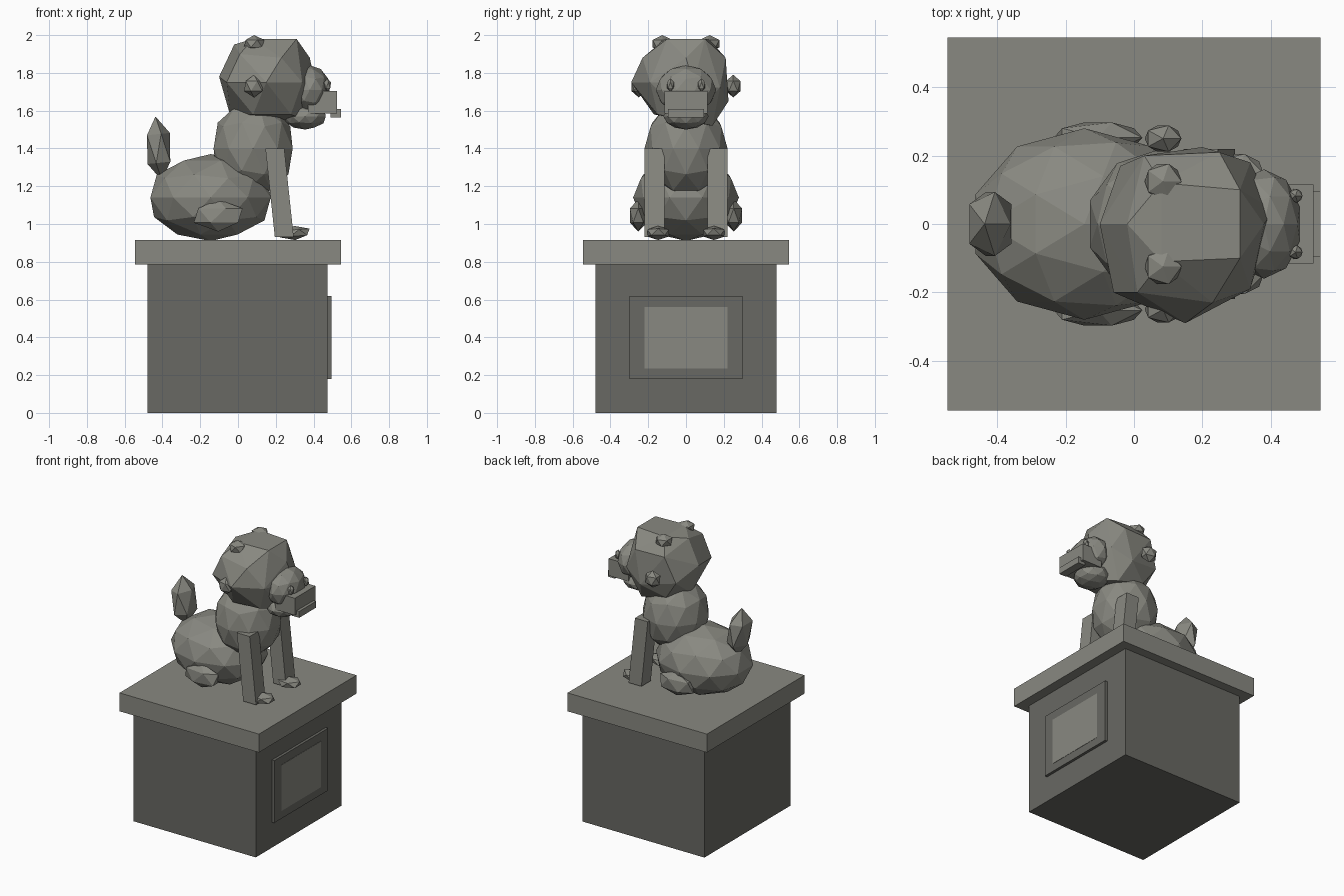
import bpy, bmesh
from mathutils import Vector, Matrix

cube = bpy.data.objects.get("Cube")
if cube:
    bpy.data.objects.remove(cube, do_unlink=True)


def make_material(name, colour):
    mat = bpy.data.materials.new(name)
    mat.use_nodes = True
    mat.diffuse_color = (*colour, 1)
    mat.node_tree.nodes["Principled BSDF"].inputs["Base Color"].default_value = (*colour, 1)
    return mat


light_stone = make_material("light stone", (0.25, 0.25, 0.22))
dark_stone = make_material("dark stone", (0.14, 0.14, 0.125))


def finish(name, bm, mat):
    bmesh.ops.recalc_face_normals(bm, faces=bm.faces)
    mesh = bpy.data.meshes.new(name)
    bm.to_mesh(mesh)
    bm.free()
    mesh.materials.append(mat)
    obj = bpy.data.objects.new(name, mesh)
    bpy.context.collection.objects.link(obj)
    return obj


def box(name, low, high, mat, shear=0):
    """Box between two corners; shear slides the bottom face along x."""
    low, high = Vector(low), Vector(high)
    bm = bmesh.new()
    bmesh.ops.create_cube(bm, size=1)
    for v in bm.verts:
        bottom = v.co.z < 0
        v.co = (low + high) / 2 + v.co * (high - low)
        v.co.x += shear * bottom
    return finish(name, bm, mat)


def rock(name, low, high, detail=2, tilt=0, mat=light_stone):
    """Faceted ball filling the space between two corners."""
    low, high = Vector(low), Vector(high)
    bm = bmesh.new()
    bmesh.ops.create_icosphere(bm, subdivisions=detail, radius=1)
    for v in bm.verts:
        v.co = v.co * (high - low) / 2
    bmesh.ops.rotate(bm, verts=bm.verts, matrix=Matrix.Rotation(tilt, 3, "Y"))
    bmesh.ops.translate(bm, verts=bm.verts, vec=(low + high) / 2)
    return finish(name, bm, mat)


# Pedestal with a framed plaque on the side the dog faces
box("pedestal", (-0.48, -0.48, 0), (0.475, 0.48, 0.79), dark_stone)
box("pedestal_slab", (-0.545, -0.545, 0.785), (0.545, 0.545, 0.915), light_stone)
box("plaque_frame", (0.47, -0.3, 0.18), (0.494, 0.3, 0.62), dark_stone)
box("plaque_face", (0.49, -0.22, 0.235), (0.496, 0.22, 0.56), light_stone)

# Seated body, chest and tail
rock("body", (-0.48, -0.28, 0.91), (0.19, 0.28, 1.37))
rock("chest", (-0.14, -0.22, 1.14), (0.3, 0.22, 1.66))
rock("tail", (-0.495, -0.11, 1.23), (-0.345, 0.11, 1.57), 1, -0.1)

# Lopsided faceted head, wrapped around a few rings of points
head_points = [
    (0.08, -0.11, 1.98), (0.31, -0.1, 1.98), (0.31, 0.1, 1.98), (0.08, 0.12, 1.98),
    (-0.02, 0, 1.95), (0.01, -0.2, 1.9), (0.23, -0.23, 1.88), (0.38, 0, 1.88),
    (0.25, 0.21, 1.88), (0.03, 0.2, 1.88), (-0.1, 0, 1.78), (-0.06, -0.2, 1.75),
    (0.15, -0.29, 1.75), (0.34, -0.19, 1.75), (0.41, 0.04, 1.74), (0.34, 0.18, 1.72),
    (0.2, 0.225, 1.65), (-0.04, 0.17, 1.7), (-0.04, 0, 1.57), (0.08, -0.17, 1.58),
    (0.28, -0.15, 1.58), (0.36, 0, 1.55), (0.25, 0.14, 1.52), (0.05, 0.15, 1.57),
]
bm = bmesh.new()
verts = [bm.verts.new(p) for p in head_points]
bmesh.ops.convex_hull(bm, input=verts)
finish("head", bm, light_stone)

# Muzzle, jaw and squared mouth
rock("muzzle", (0.27, -0.16, 1.58), (0.49, 0.16, 1.84))
rock("jaw", (0.24, -0.12, 1.5), (0.47, 0.12, 1.64))
box("mouth_block", (0.37, -0.115, 1.585), (0.525, 0.115, 1.705), light_stone)
box("lower_lip", (0.49, -0.095, 1.565), (0.545, 0.095, 1.61), light_stone)

# Paired parts
for side, s in (("left", 1), ("right", -1)):
    def pair(name, low, high, detail=1, tilt=0):
        a, b = sorted((s * low[1], s * high[1]))
        rock(f"{side}_{name}", (low[0], a, low[2]), (high[0], b, high[2]), detail, tilt)

    pair("ear_knob", (0.025, 0.205, 1.67), (0.145, 0.295, 1.79))
    pair("crown_knob", (0.025, 0.065, 1.91), (0.145, 0.185, 2.0))
    pair("nostril", (0.45, 0.06, 1.7), (0.495, 0.105, 1.77))
    pair("hind_leg", (-0.25, 0.2, 0.96), (0.04, 0.305, 1.13))
    pair("front_paw", (0.21, 0.08, 0.915), (0.39, 0.215, 0.99), 1, -0.08)
    ys = sorted((s * 0.115, s * 0.22))
    box(f"{side}_front_leg", (0.145, ys[0], 0.93), (0.245, ys[1], 1.4), light_stone, 0.05)
